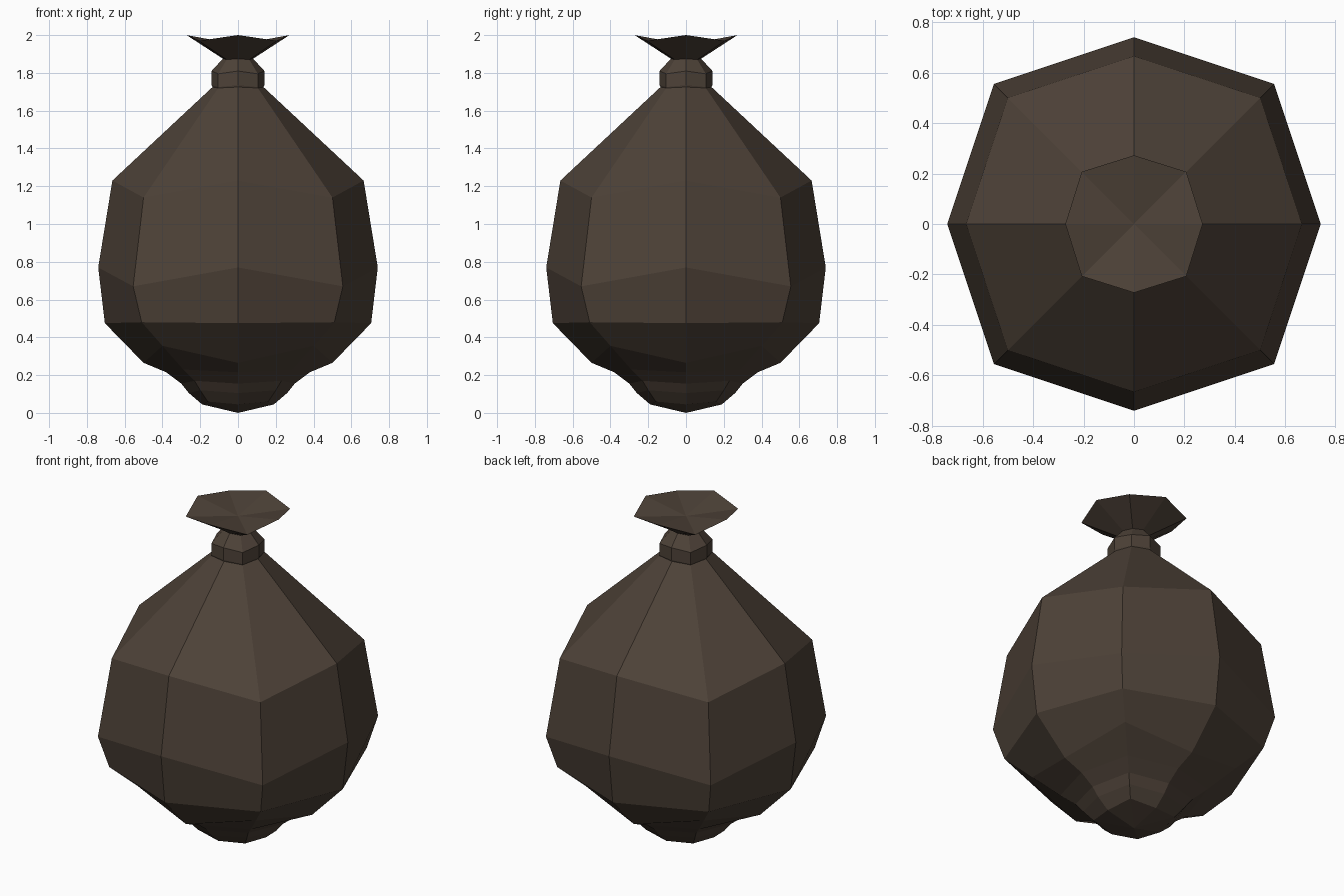
import bpy, bmesh
from math import cos, sin, pi

if "Cube" in bpy.data.objects:
    bpy.data.objects.remove(bpy.data.objects["Cube"])

cloth = bpy.data.materials.new("dark_brown_cloth")
cloth.diffuse_color = (0.075, 0.054, 0.039, 1)
cloth.use_nodes = True
cloth.node_tree.nodes["Principled BSDF"].inputs["Base Color"].default_value = cloth.diffuse_color


def loft(name, rings, bottom=None, top=None):
    """Eight-sided loft. Ring = (axis radius, axis z, diagonal x=y offset, diagonal z)."""
    bm = bmesh.new()
    loops = []
    for ra, za, d, zd in rings:
        loop = []
        for i in range(8):
            r, z = (d * 2 ** 0.5, zd) if i % 2 else (ra, za)
            loop.append(bm.verts.new((r * cos(i * pi / 4), r * sin(i * pi / 4), z)))
        loops.append(loop)
    for a, b in zip(loops, loops[1:]):
        for i in range(8):
            j = (i + 1) % 8
            bm.faces.new((a[i], a[j], b[j], b[i]))
    # Fans closing the ends
    for z, loop, flip in ((bottom, loops[0], True), (top, loops[-1], False)):
        if z is not None:
            c = bm.verts.new((0, 0, z))
            for i in range(8):
                p, q = loop[i], loop[(i + 1) % 8]
                bm.faces.new((q, p, c) if flip else (p, q, c))
    mesh = bpy.data.meshes.new(name)
    bm.to_mesh(mesh)
    bm.free()
    mesh.materials.append(cloth)
    ob = bpy.data.objects.new(name, mesh)
    bpy.context.collection.objects.link(ob)
    return ob


# Sagging sack body, from the bottom up to the neck
neck_low = (0.135, 1.725, 0.105, 1.72)
loft("sack_body", [
    (0.19, 0.045, 0.16, 0.06),
    (0.26, 0.105, 0.20, 0.12),
    (0.30, 0.155, 0.23, 0.17),
    (0.38, 0.215, 0.29, 0.23),
    (0.50, 0.265, 0.40, 0.355),
    (0.705, 0.475, 0.51, 0.48),
    (0.74, 0.77, 0.555, 0.67),
    (0.665, 1.23, 0.50, 1.14),
    neck_low,
], bottom=0.0)

# Tie band around the neck
neck_high = (0.08, 1.875, 0.06, 1.87)
loft("neck_tie", [
    neck_low,
    (0.14, 1.735, 0.105, 1.725),
    (0.14, 1.81, 0.105, 1.795),
    neck_high,
])

# Flared gathered cloth above the tie
loft("flared_top", [
    neck_high,
    (0.272, 2.0, 0.207, 1.97),
], top=1.95)
